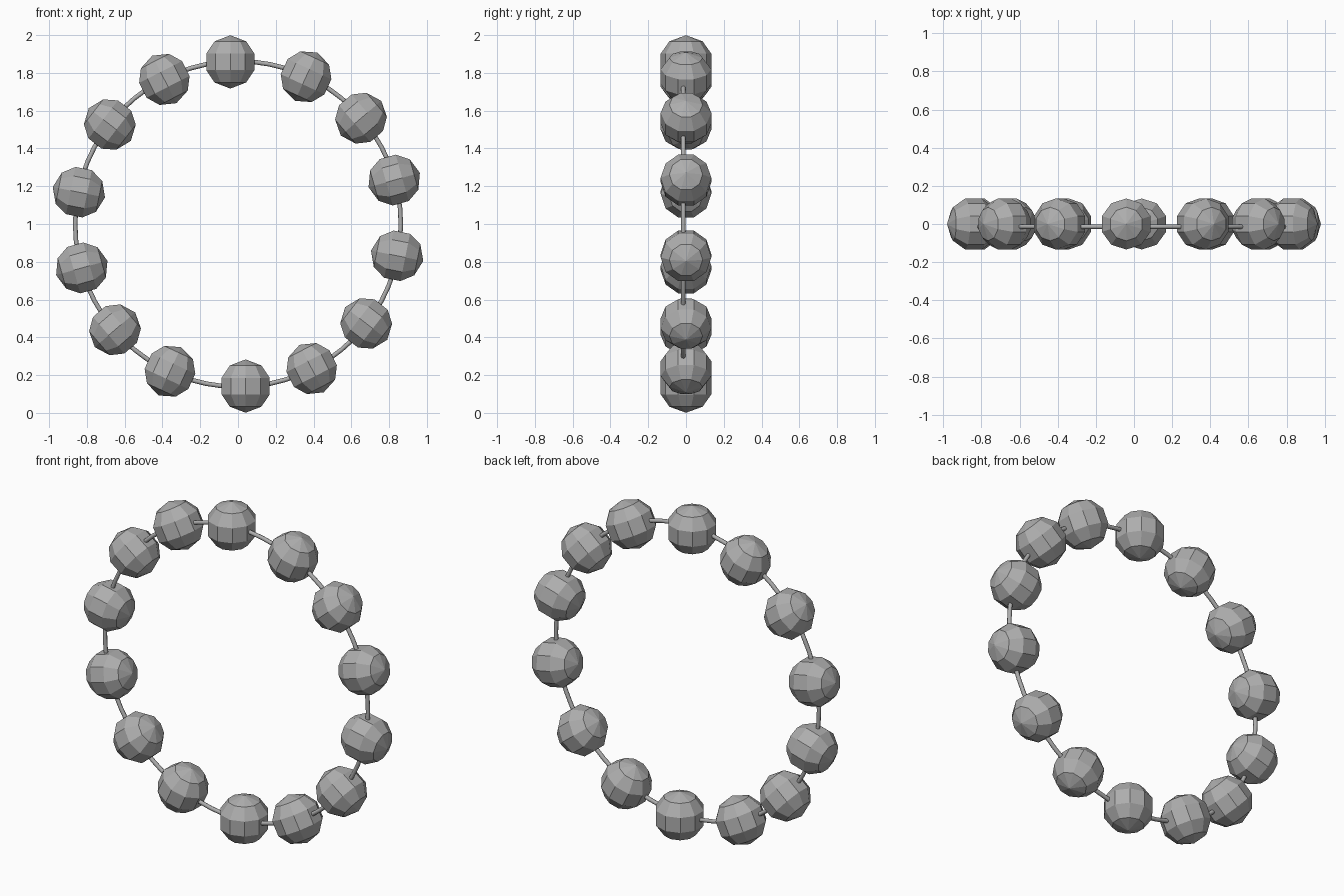
import bpy, bmesh, math
from mathutils import Matrix, Vector

old = bpy.data.objects.get("Cube")
if old:
    bpy.data.objects.remove(old, do_unlink=True)

CENTRE = Vector((0, 0, 1))
RING = 0.859
SIDES = 10

grey = bpy.data.materials.new("plain grey")
grey.use_nodes = True
grey.diffuse_color = (0.42, 0.42, 0.42, 1)
grey.node_tree.nodes["Principled BSDF"].inputs["Base Color"].default_value = (0.42, 0.42, 0.42, 1)


def bead_mesh():
    """Faceted bead: two shallow cones, two sloping bands and a straight waist."""
    bm = bmesh.new()
    rings = []
    for radius, height in [(0.088, 0.109), (0.134, 0.044), (0.134, -0.044), (0.088, -0.109)]:
        turns = [math.tau * i / SIDES for i in range(SIDES)]
        rings.append([bm.verts.new((radius * math.sin(a), radius * math.cos(a), height)) for a in turns])
    tip, base = bm.verts.new((0, 0, 0.141)), bm.verts.new((0, 0, -0.141))
    for i in range(SIDES):
        j = (i + 1) % SIDES
        bm.faces.new((tip, rings[0][i], rings[0][j]))
        bm.faces.new((base, rings[-1][j], rings[-1][i]))
        for upper, lower in zip(rings, rings[1:]):
            bm.faces.new((upper[i], lower[i], lower[j], upper[j]))
    bmesh.ops.recalc_face_normals(bm, faces=bm.faces)
    mesh = bpy.data.meshes.new("bead")
    bm.to_mesh(mesh)
    bm.free()
    mesh.materials.append(grey)
    return mesh


# Beads: seven on one half, repeated by a half turn, poles pointing outward
mesh = bead_mesh()
half = [-2.7, 24.8, 49.3, 74.3, 101.3, 127.8, 153]
for n, degrees in enumerate(half + [a + 180 for a in half]):
    angle = math.radians(degrees)
    tilt = math.radians(degrees if n % 7 else 180 * (n // 7))
    bead = bpy.data.objects.new(f"bead_{n + 1}", mesh)
    bpy.context.collection.objects.link(bead)
    spot = CENTRE + RING * Vector((math.sin(angle), 0, math.cos(angle)))
    bead.matrix_world = Matrix.Translation(spot) @ Matrix.Rotation(tilt, 4, 'Y')

# Cord threaded through the beads
bpy.ops.mesh.primitive_torus_add(major_radius=0.862, minor_radius=0.012, major_segments=64,
                                 minor_segments=8, location=(0, -0.014, 1),
                                 rotation=(math.pi / 2, 0, 0))
cord = bpy.context.object
cord.name = "cord"
cord.data.materials.append(grey)
bpy.ops.object.shade_smooth_by_angle(angle=math.radians(50))
